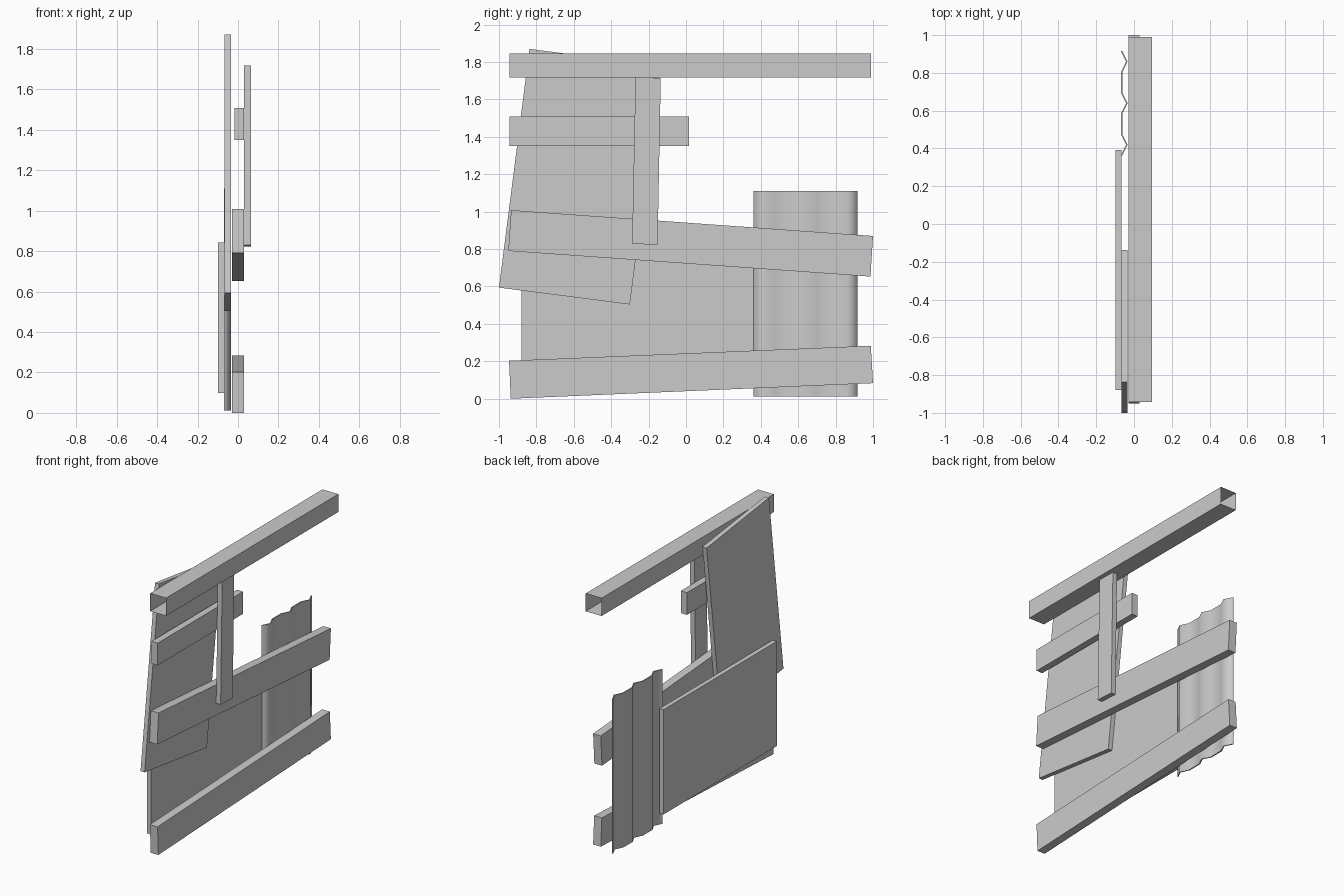
import bpy, math

if "Cube" in bpy.data.objects:
    bpy.data.objects.remove(bpy.data.objects["Cube"])


def build(name, verts, faces):
    mesh = bpy.data.meshes.new(name)
    mesh.from_pydata(verts, [], faces)
    mesh.update()
    obj = bpy.data.objects.new(name, mesh)
    bpy.context.collection.objects.link(obj)
    return obj


def board(name, x0, x1, outline):
    """Extrude a (y, z) outline, counter-clockwise seen from +x, from x0 to x1."""
    n = len(outline)
    verts = [(x, y, z) for x in (x0, x1) for y, z in outline]
    sides = [(i, (i + 1) % n, n + (i + 1) % n, n + i) for i in range(n)]
    return build(name, verts, [tuple(reversed(range(n))), tuple(range(n, 2 * n))] + sides)


def rect(y0, y1, z0, z1):
    return [(y0, z0), (y1, z0), (y1, z1), (y0, z1)]


# Rails: two crooked planks and a short straight one
board("bottom_rail", -0.03, 0.03, [(-0.937, 0.0), (1.0, 0.083), (0.988, 0.283), (-0.946, 0.203)])
board("middle_rail", -0.03, 0.03, [(-0.95, 0.79), (0.986, 0.653), (1.0, 0.87), (-0.935, 1.008)])
board("short_rail", -0.018, 0.03, rect(-0.945, 0.015, 1.35, 1.508))

# Upright post
board("post", 0.03, 0.065, [(-0.288, 0.829), (-0.152, 0.822), (-0.135, 1.715), (-0.27, 1.718)])

# Flat sheets
board("tilted_sheet", -0.066, -0.034, [(-1.0, 0.594), (-0.3, 0.504), (-0.137, 1.78), (-0.837, 1.87)])
board("lower_panel", -0.098, -0.066, rect(-0.88, 0.392, 0.098, 0.842))

# Top beam: hollow tube with open ends
ring = [(-0.03, 1.718), (0.095, 1.718), (0.095, 1.845), (-0.03, 1.845)]
build("top_beam", [(x, y, z) for y in (-0.943, 0.99) for x, z in ring],
      [(i, (i + 1) % 4, 4 + (i + 1) % 4, 4 + i) for i in range(4)])

# Corrugated sheet: folded strip with thin walls
profile = []
for k in range(3):
    y = 0.362 + 0.22 * k
    profile += [(-0.066, y), (-0.038, y + 0.058), (-0.066, y + 0.115)]
n = len(profile)
t = 0.008
verts = [(x + dx, y, z) for dx in (-t / 2, t / 2) for z in (0.013, 1.11) for x, y in profile]
faces = []
for i in range(n - 1):
    j = i + 1
    faces += [(i, n + i, n + j, j), (2 * n + i, 2 * n + j, 3 * n + j, 3 * n + i),
              (i, j, 2 * n + j, 2 * n + i), (n + i, 3 * n + i, 3 * n + j, n + j)]
faces += [(0, 2 * n, 3 * n, n), (n - 1, 2 * n - 1, 4 * n - 1, 3 * n - 1)]
sheet = build("corrugated_sheet", verts, faces)
bpy.context.view_layer.objects.active = sheet
sheet.select_set(True)
bpy.ops.object.shade_smooth_by_angle(angle=math.radians(65))
